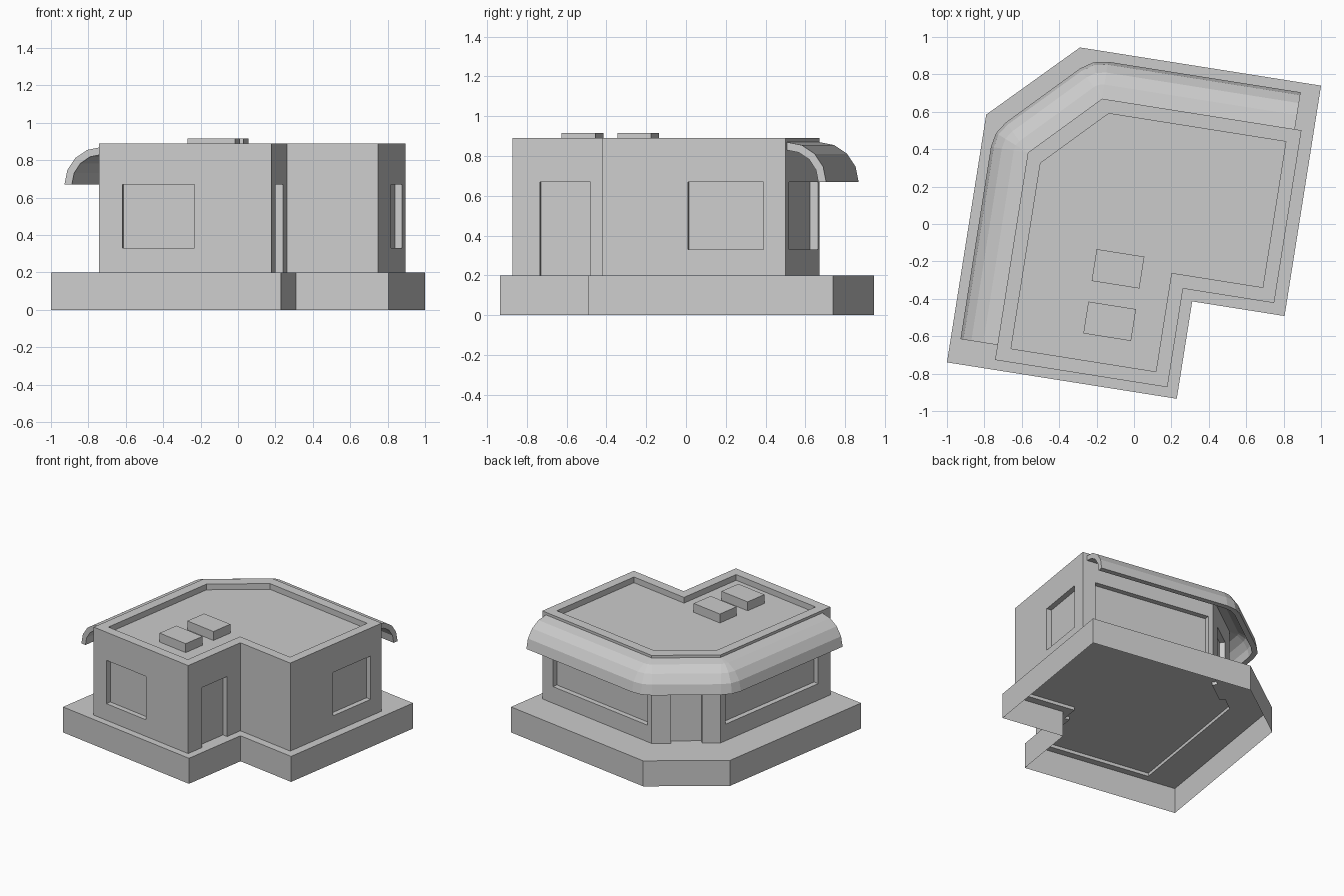
import bpy, bmesh
from math import radians, cos, sin
from mathutils import Matrix, Vector
from mathutils.geometry import tessellate_polygon

if "Cube" in bpy.data.objects:
    bpy.data.objects.remove(bpy.data.objects["Cube"], do_unlink=True)

TURN = Matrix.Rotation(radians(-9), 4, 'Z')  # the whole building sits turned on its plot
BASE_TOP, FLOOR, ROOF, PARAPET = 0.2, 0.225, 0.845, 0.89
DEPTH = 0.04

grey = bpy.data.materials.new("light_grey")
grey.use_nodes = True
COLOUR = (0.6, 0.6, 0.6, 1)
grey.diffuse_color = COLOUR
grey.node_tree.nodes["Principled BSDF"].inputs["Base Color"].default_value = COLOUR

plot = [(-.872, -.887), (.372, -.887), (.372, -.36), (.872, -.36),
        (.872, .887), (-.433, .887), (-.872, .454)]
wall = [(-.62, -.834), (.313, -.834), (.313, -.3), (.806, -.3),
        (.806, .635), (-.273, .635), (-.62, .288)]
inner = [(-.545, -.761), (.239, -.761), (.239, -.227), (.733, -.227),
         (.733, .562), (-.226, .562), (-.545, .243)]


def finish(name, bm):
    """Turn a bmesh into a grey object."""
    bmesh.ops.remove_doubles(bm, verts=bm.verts, dist=1e-5)
    bmesh.ops.recalc_face_normals(bm, faces=bm.faces)
    mesh = bpy.data.meshes.new(name)
    bm.to_mesh(mesh)
    bm.free()
    mesh.materials.append(grey)
    obj = bpy.data.objects.new(name, mesh)
    bpy.context.collection.objects.link(obj)
    return obj


def ring(bm, points, z):
    return [bm.verts.new((x, y, z)) for x, y in points]


def skin(bm, a, b):
    """Quads between two closed loops of equal length."""
    n = len(a)
    for i in range(n):
        j = (i + 1) % n
        bm.faces.new((a[i], a[j], b[j], b[i]))


def edge_frame(i):
    """Start, direction and outward normal of one wall."""
    a, b = Vector(wall[i]), Vector(wall[(i + 1) % len(wall)])
    d = (b - a).normalized()
    return a, d, Vector((d.y, -d.x))


def recess(i, start, end, z0, z1):
    """Box cutter sunk into wall i between two distances along it."""
    a, d, n = edge_frame(i)
    pts = [a + d * start + n * .1, a + d * end + n * .1,
           a + d * end - n * DEPTH, a + d * start - n * DEPTH]
    bm = bmesh.new()
    low, high = ring(bm, pts, z0), ring(bm, pts, z1)
    skin(bm, low, high)
    bm.faces.new(low)
    bm.faces.new(high)
    return finish("opening_cutter", bm)


# Walls, parapet and sunken roof
bm = bmesh.new()
loops = [ring(bm, wall, FLOOR), ring(bm, wall, PARAPET),
         ring(bm, inner, PARAPET), ring(bm, inner, ROOF)]
for a, b in zip(loops, loops[1:]):
    skin(bm, a, b)
bm.faces.new(loops[0])
bm.faces.new(loops[-1])
building = finish("walls_and_roof", bm)

# Windows and doors: wall number, start and end along the wall
windows = [(0, .126, .516), (3, .437, .822), (4, .106, 1.04), (6, .052, .998)]
doors = [(1, .14, .398), (5, .137, .357)]
cutters = [recess(*w, .33, .67) for w in windows] + [recess(*d, .1, .67) for d in doors]
for cutter in cutters:
    cutter.hide_render = True
    mod = building.modifiers.new("opening", 'BOOLEAN')
    mod.operation, mod.solver, mod.object = 'DIFFERENCE', 'EXACT', cutter
bpy.context.view_layer.objects.active = building
for mod in list(building.modifiers):
    bpy.ops.object.modifier_apply(modifier=mod.name)
for cutter in cutters:
    bpy.data.objects.remove(cutter, do_unlink=True)

# Hollow base, its top cut out along the walls and door recesses
footprint = []
for i, corner in enumerate(wall):
    footprint.append(Vector(corner))
    for k, start, end in doors:
        if k == i:
            a, d, n = edge_frame(i)
            p, q = a + d * start, a + d * end
            footprint += [p, p - n * DEPTH, q - n * DEPTH, q]
bm = bmesh.new()
outer_top, inner_top = ring(bm, plot, BASE_TOP), ring(bm, footprint, BASE_TOP)
skin(bm, ring(bm, plot, 0), outer_top)
skin(bm, inner_top, ring(bm, footprint, FLOOR))
deck = outer_top + inner_top
for tri in tessellate_polygon([[v.co for v in outer_top], [v.co for v in inner_top]]):
    bm.faces.new([deck[k] for k in tri])
base = finish("base", bm)

# Awning: a quarter-round profile swept around the back with rounded corners
arc = [radians(22.5 * k) for k in range(5)]
profile = [(.2 * sin(t), .67 + .2 * cos(t)) for t in arc]
profile += [(.16 * sin(t), .67 + .16 * cos(t)) for t in reversed(arc)]
stations = [((wall[6][0], -.753), 180)]
stations += [(wall[6], a) for a in (180, 157.5, 135)]
stations += [(wall[5], a) for a in (135, 112.5, 90)]
stations += [((.77, wall[5][1]), 90)]
bm = bmesh.new()
sections = []
for (x, y), angle in stations:
    c, s = cos(radians(angle)), sin(radians(angle))
    sections.append([bm.verts.new((x + r * c, y + r * s, z)) for r, z in profile])
for a, b in zip(sections, sections[1:]):
    skin(bm, a, b)
bm.faces.new(sections[0])
bm.faces.new(sections[-1])
bmesh.ops.dissolve_degenerate(bm, dist=1e-5, edges=bm.edges)
awning = finish("awning", bm)

# Rooftop units
units = []
for name, y in (("rear_roof_unit", -.25), ("front_roof_unit", -.534)):
    bm = bmesh.new()
    bmesh.ops.create_cube(bm, size=1, matrix=Matrix.Translation((-.047, y, .88))
                          @ Matrix.Diagonal((.258, .172, .07, 1)))
    units.append(finish(name, bm))

for obj in [building, base, awning] + units:
    obj.data.transform(TURN)
